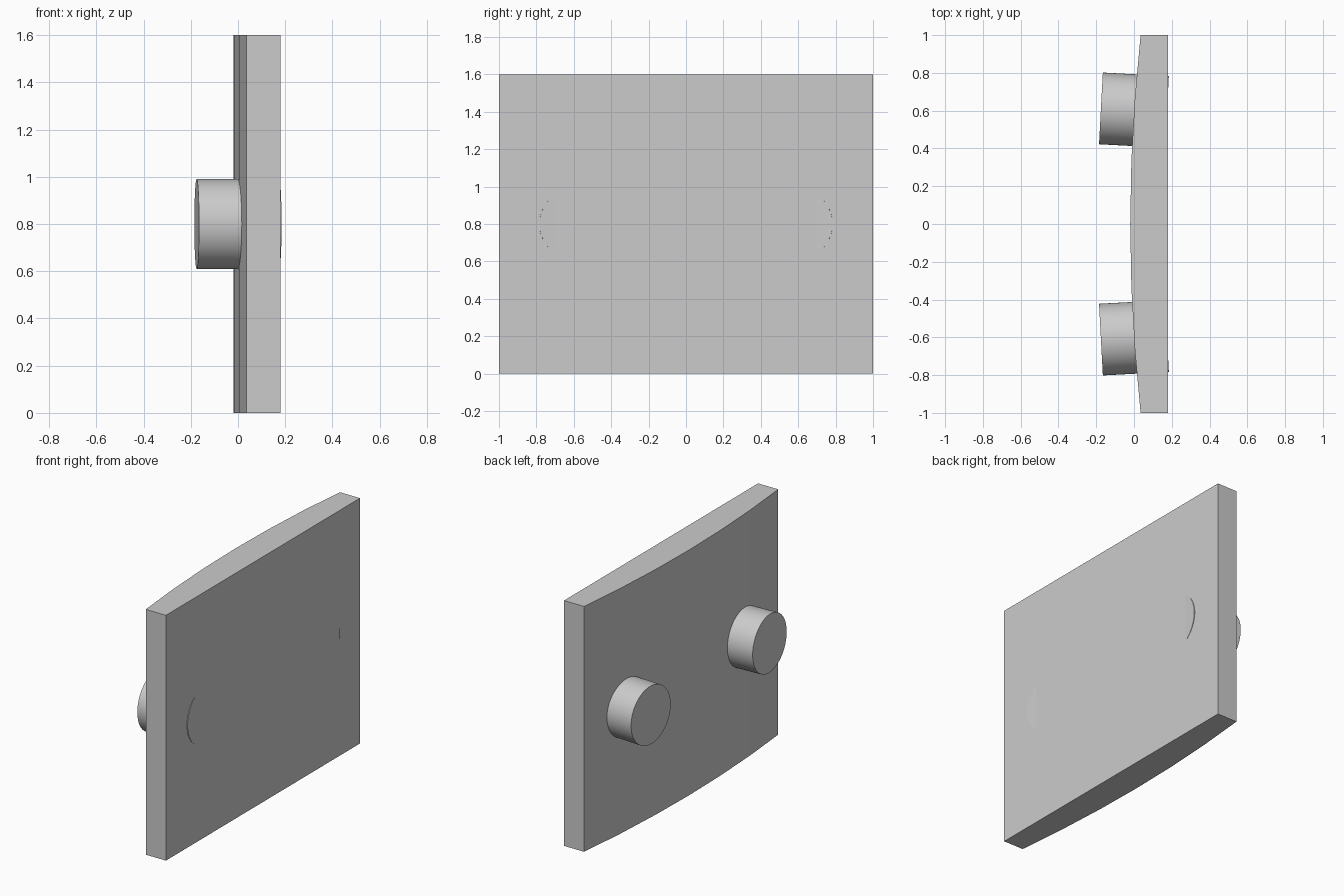
import bpy
import bmesh
import math
from mathutils import Matrix, Vector

cube = bpy.data.objects.get("Cube")
if cube:
    bpy.data.objects.remove(cube, do_unlink=True)

# Material
grey = bpy.data.materials.new("light grey")
grey.use_nodes = True
colour = (0.6, 0.6, 0.6, 1)
grey.diffuse_color = colour
grey.node_tree.nodes["Principled BSDF"].inputs["Base Color"].default_value = colour

WIDTH, HEIGHT = 2.0, 1.6
FLAT_X, CROWN_X, RISE = 0.18, -0.02, 0.055
SEGMENTS = 6


def finish(name, bm):
    bmesh.ops.recalc_face_normals(bm, faces=bm.faces)
    mesh = bpy.data.meshes.new(name)
    bm.to_mesh(mesh)
    bm.free()
    mesh.materials.append(grey)
    obj = bpy.data.objects.new(name, mesh)
    bpy.context.collection.objects.link(obj)
    return obj


# Panel: flat on one side, shallow faceted arc on the other, extruded upward
radius = (RISE ** 2 + (WIDTH / 2) ** 2) / (2 * RISE)
half_angle = math.asin(WIDTH / 2 / radius)
profile = [(FLAT_X, -WIDTH / 2), (FLAT_X, WIDTH / 2)]
for i in range(SEGMENTS + 1):
    a = half_angle * (1 - 2 * i / SEGMENTS)
    profile.append((CROWN_X + radius * (1 - math.cos(a)), radius * math.sin(a)))
bm = bmesh.new()
base = bm.faces.new([bm.verts.new((x, y, 0)) for x, y in profile])
top = bmesh.ops.extrude_face_region(bm, geom=[base])
bmesh.ops.translate(bm, vec=(0, 0, HEIGHT),
                    verts=[v for v in top["geom"] if isinstance(v, bmesh.types.BMVert)])
finish("curved_panel", bm)

# Pegs: cylinders square to the arc, their inner rims just piercing the flat side
PEG_LENGTH, PEG_TILT = 0.35, 0.053
for side, name in ((-1, "front_peg"), (1, "back_peg")):
    axis = Vector((-math.cos(PEG_TILT), side * math.sin(PEG_TILT), 0))
    outer = Vector((-0.175, side * 0.612, HEIGHT / 2))
    place = Matrix.Translation(outer - axis * PEG_LENGTH / 2) @ axis.to_track_quat("Z", "Y").to_matrix().to_4x4()
    bm = bmesh.new()
    bmesh.ops.create_cone(bm, cap_ends=True, segments=64, radius1=0.19, radius2=0.19,
                          depth=PEG_LENGTH, matrix=place)
    peg = finish(name, bm)
    bpy.ops.object.select_all(action="DESELECT")
    peg.select_set(True)
    bpy.context.view_layer.objects.active = peg
    bpy.ops.object.shade_smooth_by_angle(angle=math.radians(30))
